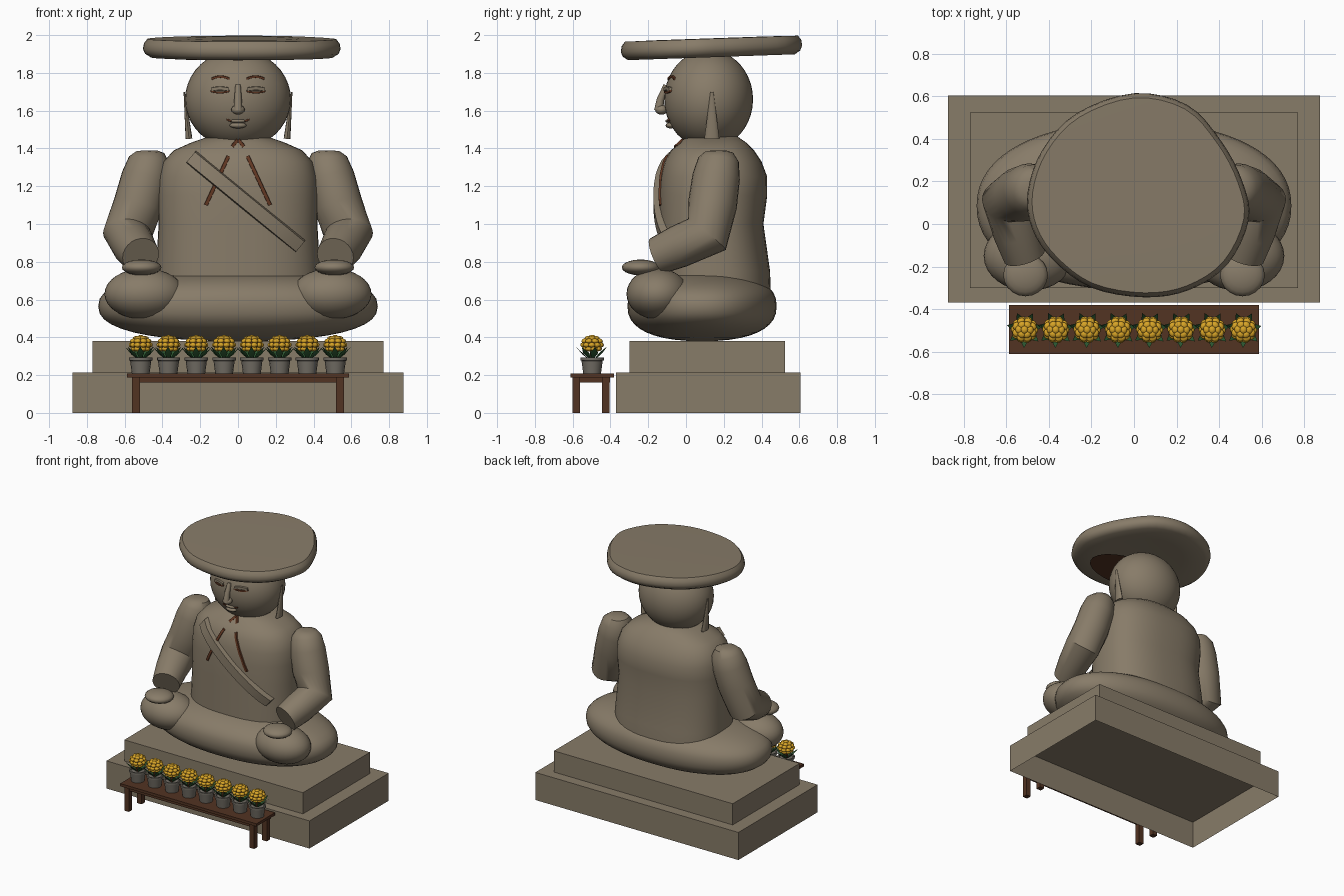
import bpy, bmesh, math
from mathutils import Vector, Matrix

if "Cube" in bpy.data.objects:
    bpy.data.objects.remove(bpy.data.objects["Cube"])


def material(name, rgb):
    m = bpy.data.materials.new(name)
    m.diffuse_color = (*rgb, 1)
    m.use_nodes = True
    m.node_tree.nodes["Principled BSDF"].inputs["Base Color"].default_value = m.diffuse_color
    return m


STONE = material("stone", (0.245, 0.2, 0.14))
WOOD = material("dark wood", (0.085, 0.033, 0.016))
PAINT = material("red brown paint", (0.12, 0.038, 0.016))
POT = material("grey clay", (0.17, 0.155, 0.13))
GOLD = material("gold petal", (0.68, 0.37, 0.02))
GREEN = material("leaf green", (0.025, 0.095, 0.03))
TAU = math.tau


def finish(name, bm, mats, angle=40):
    bmesh.ops.recalc_face_normals(bm, faces=bm.faces[:])
    me = bpy.data.meshes.new(name)
    bm.to_mesh(me)
    bm.free()
    ob = bpy.data.objects.new(name, me)
    bpy.context.collection.objects.link(ob)
    for m in mats:
        me.materials.append(m)
    if angle:
        bpy.ops.object.select_all(action='DESELECT')
        ob.select_set(True)
        bpy.context.view_layer.objects.active = ob
        bpy.ops.object.shade_smooth_by_angle(angle=math.radians(angle))
    return ob


def loft(name, rings, mat, angle=40, caps=True):
    bm = bmesh.new()
    vs = [[bm.verts.new(p) for p in r] for r in rings]
    n = len(vs[0])
    for a, b in zip(vs, vs[1:]):
        for i in range(n):
            bm.faces.new((a[i], a[(i + 1) % n], b[(i + 1) % n], b[i]))
    if caps:
        bm.faces.new(vs[0])
        bm.faces.new(vs[-1])
    return finish(name, bm, [mat], angle)


def box(name, lo, hi, mat, open_bottom=False):
    bm = bmesh.new()
    bmesh.ops.create_cube(bm, size=1)
    for v in bm.verts:
        v.co = Vector([l + (c + .5) * (h - l) for l, h, c in zip(lo, hi, v.co)])
    if open_bottom:
        bmesh.ops.delete(bm, geom=[f for f in bm.faces if f.normal.z < -.5], context='FACES')
    return finish(name, bm, [mat], 0)


def ellipsoid(name, c, r, mat, seg=32):
    bm = bmesh.new()
    bmesh.ops.create_uvsphere(bm, u_segments=seg, v_segments=seg // 2, radius=1)
    for v in bm.verts:
        v.co = Vector([a + b * k for a, b, k in zip(c, r, v.co)])
    return finish(name, bm, [mat], 60)


def tube(name, pts, mat, n=24, angle=40):
    # round sections (x, y, z, radius) square to the path
    P = [Vector(p[:3]) for p in pts]
    rings = []
    for i, p in enumerate(P):
        t = Vector()
        if i: t += (p - P[i - 1]).normalized()
        if i < len(P) - 1: t += (P[i + 1] - p).normalized()
        t.normalize()
        u = t.cross(Vector((1, 0, 0))).normalized()
        w = u.cross(t)
        rings.append([p + pts[i][3] * (u * math.cos(TAU * k / n) + w * math.sin(TAU * k / n))
                      for k in range(n)])
    return loft(name, rings, mat, angle)


def power(c, n):
    return math.copysign(abs(c) ** (2 / n), c)


def oval(z, rx, y0, y1, n=2.5, seg=48):
    return [Vector((rx * power(math.cos(TAU * k / seg), n),
                    (y0 + y1) / 2 + (y1 - y0) / 2 * power(math.sin(TAU * k / seg), n), z))
            for k in range(seg)]


# stepped plinth
box("plinth_lower", (-.875, -.37, 0), (.875, .605, .215), STONE, True)
box("plinth_upper", (-.77, -.30, .215), (.77, .525, .38), STONE, True)

# crossed legs: a squashed cushion shape with knee and hand on each side
rings = []
for i in range(1, 20):
    a = -math.pi / 2 + math.pi * i / 20
    s, h = power(math.cos(a), 2.4), power(math.sin(a), 2.4)
    rings.append(oval(.565 + .185 * h, .74 * s, .085 - .395 * s, .085 + .395 * s, 2.2, 64))
loft("crossed_legs", rings, STONE, 60)

# torso
TORSO = [(.6, .43, -.15, .45), (.75, .435, -.15, .445), (1.0, .42, -.145, .41), (1.15, .425, -.145, .43),
         (1.25, .42, -.135, .43), (1.33, .395, -.115, .40), (1.39, .34, -.08, .36),
         (1.43, .25, -.03, .32), (1.465, .15, .0, .27)]
loft("torso", [oval(*s) for s in TORSO], STONE, 60)

for s, side in ((-1, "left"), (1, "right")):
    ellipsoid(side + "_knee", (s * .495, -.15, .63), (.212, .165, .135), STONE)
    ellipsoid(side + "_hand", (s * .51, -.24, .77), (.105, .10, .042), STONE, 20)
    arm = [(.465, .175, 1.39, .035), (.465, .175, 1.38, .075), (.47, .172, 1.34, .108), (.49, .16, 1.25, .126),
           (.53, .14, 1.1, .13), (.585, .11, .945, .13), (.55, -.04, .88, .113), (.515, -.15, .832, .1)]
    tube(side + "_arm", [(s * x, y, z, r) for x, y, z, r in arm], STONE)
    # long ear, thin and widening to the lobe
    bm = bmesh.new()
    bmesh.ops.create_cone(bm, segments=12, radius1=.04, radius2=.008, depth=.25, cap_ends=True,
                          matrix=Matrix.Translation((s * .272, .137, 1.575)) @ Matrix.Rotation(s * .1, 4, 'Y')
                          @ Matrix.Diagonal((.45, 1, 1, 1)))
    finish(side + "_ear", bm, [STONE])

# head
HC, HR = (0, .12, 1.66), (.28, .235, .262)
ellipsoid("head", HC, HR, STONE, 40)


def head_y(x, z):
    q = 1 - ((x - HC[0]) / HR[0]) ** 2 - ((z - HC[2]) / HR[2]) ** 2
    return HC[1] - HR[1] * math.sqrt(max(q, 0))


def torso_y(x, z):
    for a, b in zip(TORSO, TORSO[1:]):
        if a[0] <= z <= b[0]:
            t = (z - a[0]) / (b[0] - a[0])
            rx, y0, y1 = [a[k] + t * (b[k] - a[k]) for k in (1, 2, 3)]
            return (y0 + y1) / 2 - (y1 - y0) / 2 * max(0, 1 - abs(x / rx) ** 2.5) ** .4
    return 0


def strip(name, p, q, width, surf, thick, mat, bulge=0, lift=0, steps=12):
    # band laid over a surface between two front-view points
    d = Vector((q[0] - p[0], q[1] - p[1])).normalized()
    nx, nz = -d.y * width / 2, d.x * width / 2
    rings = []
    for i in range(steps + 1):
        t = i / steps
        x, z = p[0] + t * (q[0] - p[0]), p[1] + t * (q[1] - p[1]) + bulge * 4 * t * (1 - t)
        y = surf(x, z) - lift
        rings.append([(x + nx, y + .01, z + nz), (x + nx * .8, y - thick, z + nz * .8),
                      (x - nx * .8, y - thick, z - nz * .8), (x - nx, y + .01, z - nz)])
    return loft(name, rings, mat, 30)


# face
for s, side in ((-1, "left"), (1, "right")):
    strip(side + "_brow", (s * .045, 1.768), (s * .14, 1.768), .014, head_y, .008, PAINT, .012)
    strip(side + "_eyelid", (s * .05, 1.712), (s * .14, 1.712), .022, head_y, .012, STONE, .006)
    strip(side + "_eye_line", (s * .045, 1.704), (s * .145, 1.704), .011, head_y, .009, PAINT, -.008)
tube("nose_ridge", [(0, -.105, 1.735, .014), (0, -.135, 1.66, .02), (0, -.145, 1.6, .024)], STONE, 12)
ellipsoid("nose_tip", (0, -.13, 1.605), (.036, .034, .026), STONE, 16)
strip("mouth_line", (-.06, 1.553), (.06, 1.553), .011, head_y, .009, PAINT, -.012)
ellipsoid("upper_lip", (0, -.088, 1.545), (.045, .022, .01), STONE, 16)
ellipsoid("lower_lip", (0, -.082, 1.522), (.045, .026, .016), STONE, 16)

# collar lines and shoulder sash
for s, side in ((-1, "left"), (1, "right")):
    strip(side + "_collar_line", (s * .05, 1.36), (s * .17, 1.1), .022, torso_y, .009, PAINT)
    strip(side + "_neck_line", (s * .002, 1.445), (s * .03, 1.41), .02, torso_y, .009, PAINT)
strip("sash", (-.25, 1.355), (.33, .88), .085, torso_y, .028, STONE)

# broad uneven hat: smooth closed outline, lofted into a rounded, tilted slab
EDGE = [(0, .615), (.25, .56), (.41, .39), (.51, .2), (.54, .02), (.44, -.19), (.26, -.31), (.05, -.345),
        (-.2, -.30), (-.38, -.17), (-.48, -.02), (-.5, .15), (-.43, .35), (-.27, .52)]
outline = []
for i in range(len(EDGE)):
    a, b, c, d = [Vector(EDGE[(i + k) % len(EDGE)]) for k in (-1, 0, 1, 2)]
    for t in (0, .25, .5, .75):
        outline.append(.5 * (2 * b + (c - a) * t + (2 * a - 5 * b + 4 * c - d) * t * t
                             + (3 * b - a - 3 * c + d) * t ** 3))
mid = Vector((.02, .13))
rings = []
for k, h in ((.05, .012), (.6, .01), (.92, 0), (.98, .02), (1, .045), (.99, .075), (.955, .098), (.6, .1), (.05, .1)):
    pts = [mid + (p - mid) * k for p in outline]
    rings.append([(p.x, p.y, 1.866 + h + .035 * (p.y + .35)) for p in pts])
loft("hat", rings, STONE, 45)
# dark patch under the front of the brim
bm = bmesh.new()
bmesh.ops.create_circle(bm, cap_ends=True, segments=24, radius=1)
for v in bm.verts:
    x, y = .34 * v.co.x, -.06 + .18 * v.co.y
    v.co = (x, y, 1.863 + .035 * (y + .35))
finish("brim_patch", bm, [WOOD], 0)

# flower bench
box("bench_top", (-.587, -.612, .187), (.587, -.382, .208), WOOD)
for y in (-.592, -.422):
    box("bench_rail", (-.56, y, .16), (.56, y + .02, .187), WOOD)
for x in (-.56, .52):
    box("bench_end_rail", (x + .01, -.575, .16), (x + .03, -.42, .187), WOOD)
    for y in (-.6, -.445):
        box("bench_leg", (x, y, 0), (x + .04, y + .04, .187), WOOD)

# one potted flower: pot rings, leaves, dark core and tiers of petals
bm = bmesh.new()
rings = [(.001, 0), (.047, 0), (.056, .068), (.062, .07), (.062, .085), (.052, .085), (.05, .072), (.001, .072)]
n = 16
vs = [[bm.verts.new((r * math.cos(TAU * k / n), r * math.sin(TAU * k / n), z)) for k in range(n)] for r, z in rings]
for a, b in zip(vs, vs[1:]):
    for i in range(n):
        bm.faces.new((a[i], a[(i + 1) % n], b[(i + 1) % n], b[i]))


def paint_new(start, index):
    bm.faces.ensure_lookup_table()
    for f in bm.faces[start:]:
        f.material_index = index


start = len(bm.faces)
for k in range(7):
    R = Matrix.Rotation(TAU * k / 7 + .2, 3, 'Z')
    pt = [bm.verts.new(R @ Vector(p)) for p in
          ((.008, 0, .07), (.05, .02, .108), (.05, 0, .1), (.05, -.02, .108), (.086, 0, .142))]
    for f in ((0, 2, 1), (0, 3, 2), (2, 4, 1), (3, 4, 2)):
        bm.faces.new([pt[i] for i in f])
bmesh.ops.create_cone(bm, segments=8, radius1=.012, radius2=.012, depth=.07, cap_ends=True,
                      matrix=Matrix.Translation((0, 0, .1)))
paint_new(start, 1)
centre = Matrix.Translation((0, 0, .155)) @ Matrix.Diagonal((1, 1, .78, 1))
start = len(bm.faces)
bmesh.ops.create_icosphere(bm, subdivisions=2, radius=.049, matrix=centre)
paint_new(start, 3)
start = len(bm.faces)
for count, elev in ((8, -40), (10, -5), (8, 28), (6, 58), (1, 90)):
    for k in range(count):
        M = (centre @ Matrix.Rotation(TAU * (k + elev / 60) / count, 4, 'Z')
             @ Matrix.Rotation(math.radians(-elev), 4, 'Y')
             @ Matrix.Translation((.05, 0, 0)) @ Matrix.Diagonal((.014, .019, .017, 1)))
        bmesh.ops.create_icosphere(bm, subdivisions=2, radius=1, matrix=M)
paint_new(start, 2)
flower = finish("potted_flower_1", bm, [POT, GREEN, GOLD, PAINT], 40)
flower.location = (-.515, -.497, .208)
for i in range(1, 8):
    ob = flower.copy()
    ob.name = "potted_flower_%d" % (i + 1)
    ob.location.x = -.515 + .1471 * i
    bpy.context.collection.objects.link(ob)
